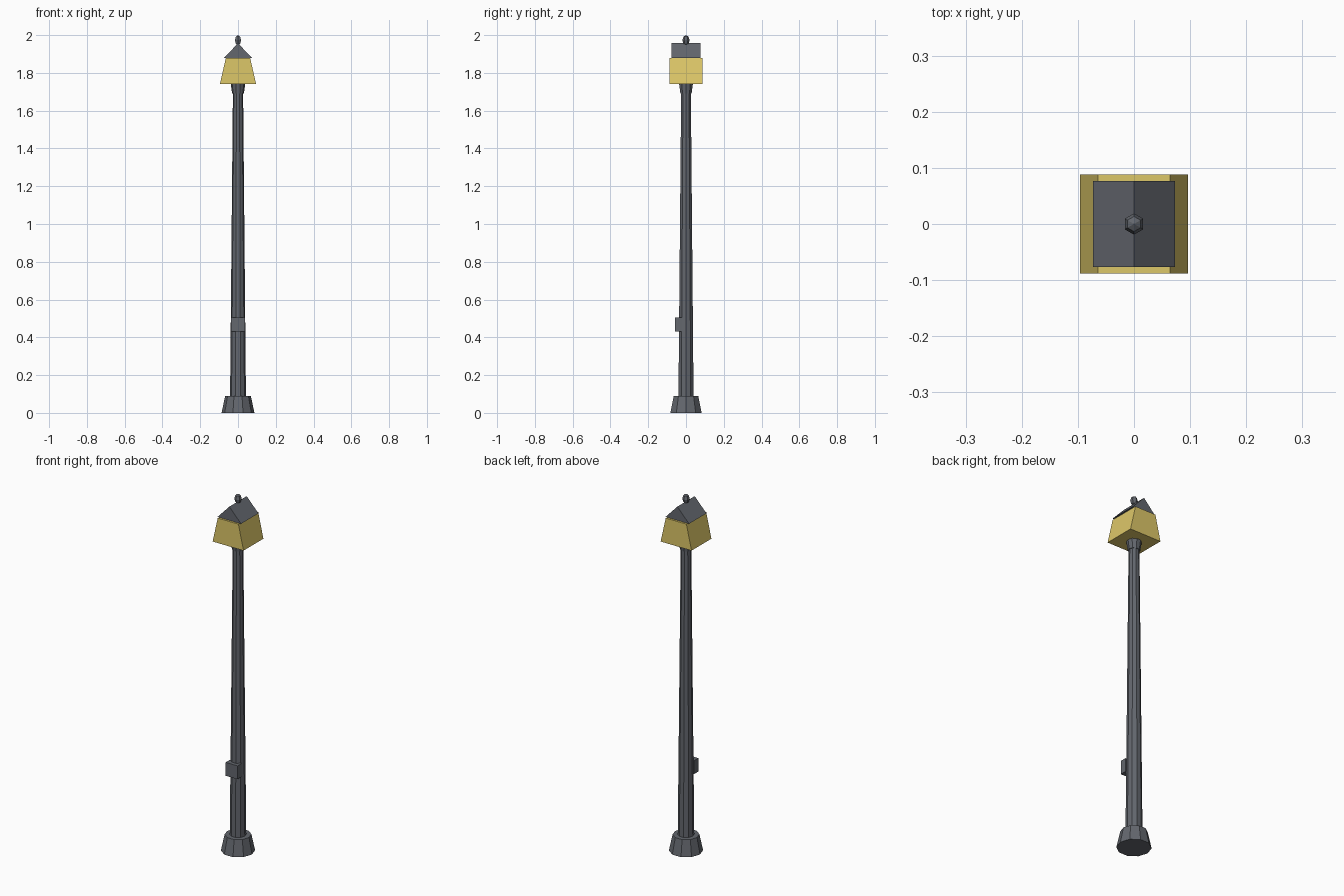
import bpy
import math

cube = bpy.data.objects.get("Cube")
if cube:
    bpy.data.objects.remove(cube, do_unlink=True)


def material(name, colour):
    mat = bpy.data.materials.new(name)
    mat.use_nodes = True
    mat.diffuse_color = colour
    mat.node_tree.nodes["Principled BSDF"].inputs["Base Color"].default_value = colour
    return mat


IRON = material("iron grey", (0.125, 0.135, 0.155, 1))
GLASS = material("warm yellow", (0.72, 0.57, 0.14, 1))


def add_mesh(name, verts, faces, mat):
    mesh = bpy.data.meshes.new(name)
    mesh.from_pydata(verts, [], faces)
    mesh.materials.append(mat)
    obj = bpy.data.objects.new(name, mesh)
    bpy.context.collection.objects.link(obj)
    return obj


def column(name, profile, mat, sides=10):
    """Faceted turned part from (radius, height) pairs, with capped ends."""
    verts = [(r * math.cos(math.tau * i / sides), r * math.sin(math.tau * i / sides), z)
             for r, z in profile for i in range(sides)]
    faces = [tuple(reversed(range(sides))),
             tuple(range(len(verts) - sides, len(verts)))]
    for ring in range(len(profile) - 1):
        a = ring * sides
        for i in range(sides):
            j = (i + 1) % sides
            faces.append((a + i, a + j, a + sides + j, a + sides + i))
    return add_mesh(name, verts, faces, mat)


def prism(name, outline, y0, y1, mat):
    """Extrude an (x, z) outline, counter-clockwise from the front, along y."""
    n = len(outline)
    verts = [(x, y, z) for y in (y0, y1) for x, z in outline]
    faces = [tuple(range(n)), tuple(reversed(range(n, 2 * n)))]
    for i in range(n):
        j = (i + 1) % n
        faces.append((j, i, n + i, n + j))
    return add_mesh(name, verts, faces, mat)


# Post
column("base", [(0.087, 0), (0.068, 0.09)], IRON)
column("post", [(0.042, 0.09), (0.027, 1.70)], IRON)
column("collar", [(0.031, 1.69), (0.038, 1.74)], IRON)

# Service box on the front of the post
prism("service_box", [(-0.037, 0.43), (0.037, 0.43), (0.037, 0.505), (-0.037, 0.505)],
      -0.057, -0.02, IRON)

# Lantern and gabled roof
prism("lantern", [(-0.096, 1.74), (0.096, 1.74), (0.064, 1.88), (-0.064, 1.88)],
      -0.088, 0.088, GLASS)
prism("roof", [(-0.073, 1.88), (0.073, 1.88), (0, 1.957)], -0.077, 0.077, IRON)

# Finial
bpy.ops.mesh.primitive_uv_sphere_add(segments=6, ring_count=4, radius=1,
                                     location=(0, 0, 1.973))
finial = bpy.context.object
finial.name = "finial"
finial.scale = (0.019, 0.019, 0.027)
finial.data.materials.append(IRON)
